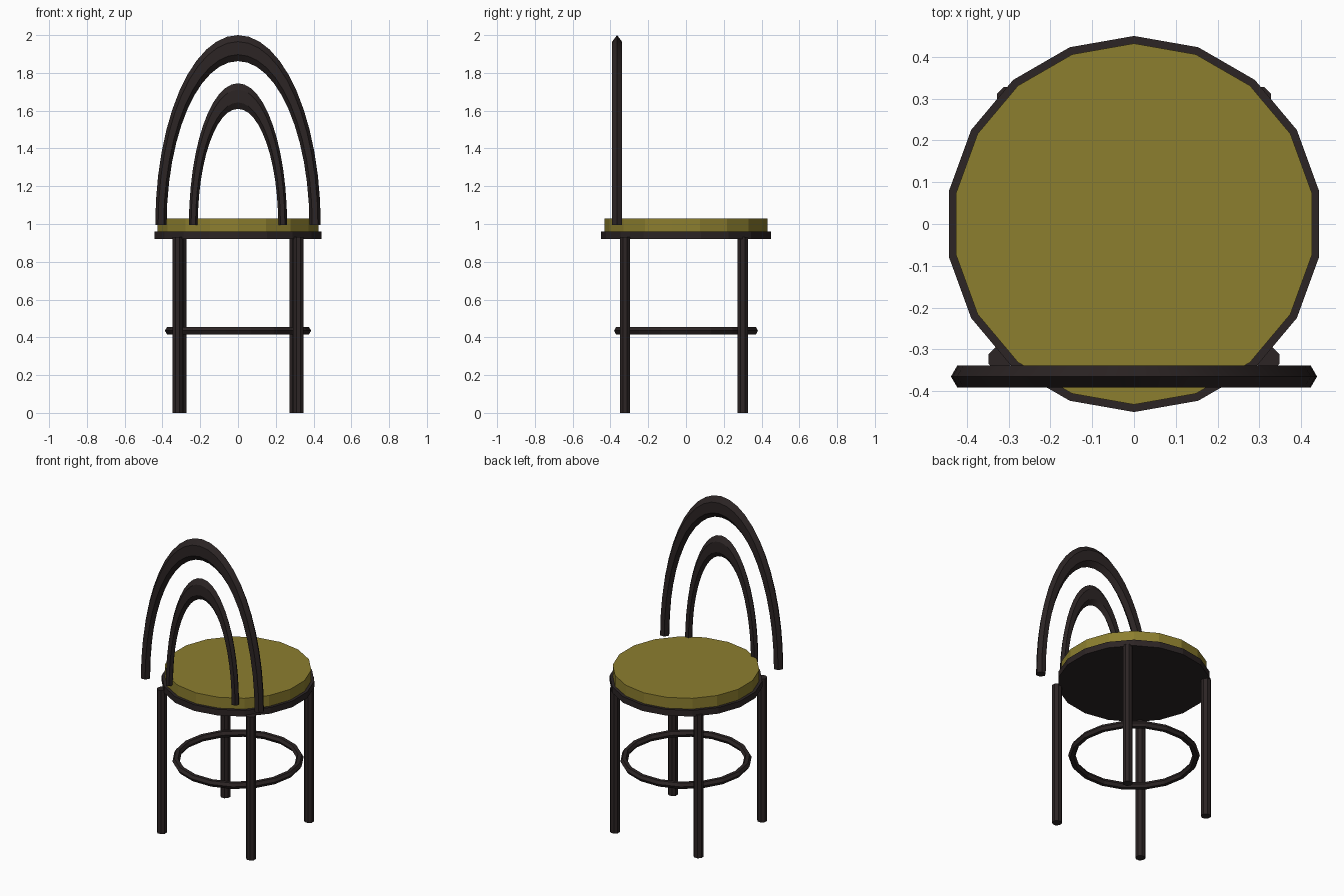
import bpy, bmesh, math

if "Cube" in bpy.data.objects:
    bpy.data.objects.remove(bpy.data.objects["Cube"])


def material(name, rgb):
    m = bpy.data.materials.new(name)
    m.diffuse_color = (*rgb, 1)
    m.use_nodes = True
    m.node_tree.nodes["Principled BSDF"].inputs["Base Color"].default_value = m.diffuse_color
    return m


WOOD = material("dark wood", (0.025, 0.018, 0.018))
FABRIC = material("olive fabric", (0.265, 0.21, 0.028))


def cylinder(name, sides, radius, x, y, z0, z1, mat, turn=0.0):
    bpy.ops.mesh.primitive_cylinder_add(
        vertices=sides, radius=radius, depth=z1 - z0,
        location=(x, y, (z0 + z1) / 2), rotation=(0, 0, turn))
    ob = bpy.context.object
    ob.name = name
    ob.data.materials.append(mat)
    return ob


def arch(name, major, minor, height, y, z, steps=24, sides=6):
    """Half ring with a hexagonal section, stretched upwards to the given height."""
    stretch = height / (major + minor)
    bm = bmesh.new()
    rings = []
    for i in range(steps + 1):
        a = math.pi * i / steps
        ring = []
        for j in range(sides):
            b = math.tau * j / sides
            r = major + minor * math.cos(b)
            ring.append(bm.verts.new((r * math.cos(a), y + minor * math.sin(b),
                                      z + stretch * r * math.sin(a))))
        rings.append(ring)
    for r0, r1 in zip(rings, rings[1:]):
        for j in range(sides):
            k = (j + 1) % sides
            bm.faces.new((r0[j], r0[k], r1[k], r1[j]))
    bm.faces.new(rings[0])
    bm.faces.new(rings[-1])
    bmesh.ops.recalc_face_normals(bm, faces=bm.faces)
    me = bpy.data.meshes.new(name)
    bm.to_mesh(me)
    bm.free()
    me.materials.append(WOOD)
    ob = bpy.data.objects.new(name, me)
    bpy.context.collection.objects.link(ob)
    bpy.ops.object.select_all(action='DESELECT')
    ob.select_set(True)
    bpy.context.view_layer.objects.active = ob
    bpy.ops.object.shade_smooth_by_angle(angle=math.radians(30))


# Seat: cushion on a thin wooden disc
cylinder("seat_frame", 18, 0.45, 0, 0, 0.92, 0.96, WOOD)
cylinder("seat_cushion", 18, 0.432, 0, 0, 0.955, 1.03, FABRIC)

# Four upright legs
for side, sx in (("left", -1), ("right", 1)):
    cylinder(f"backrest_leg_{side}", 8, 0.03, sx * 0.32, -0.323, 0, 0.93, WOOD, math.pi / 8)
    cylinder(f"open_side_leg_{side}", 8, 0.03, sx * 0.30, 0.30, 0, 0.93, WOOD, math.pi / 8)

# Ring brace between the legs
bpy.ops.mesh.primitive_torus_add(major_segments=18, minor_segments=6,
                                 major_radius=0.365, minor_radius=0.022,
                                 location=(0, 0, 0.435))
brace = bpy.context.object
brace.name = "ring_brace"
brace.data.materials.append(WOOD)

# Backrest arches
arch("outer_back_arch", 0.408, 0.03, 1.005, -0.365, 0.995)
arch("inner_back_arch", 0.2365, 0.0235, 0.75, -0.365, 0.995)
